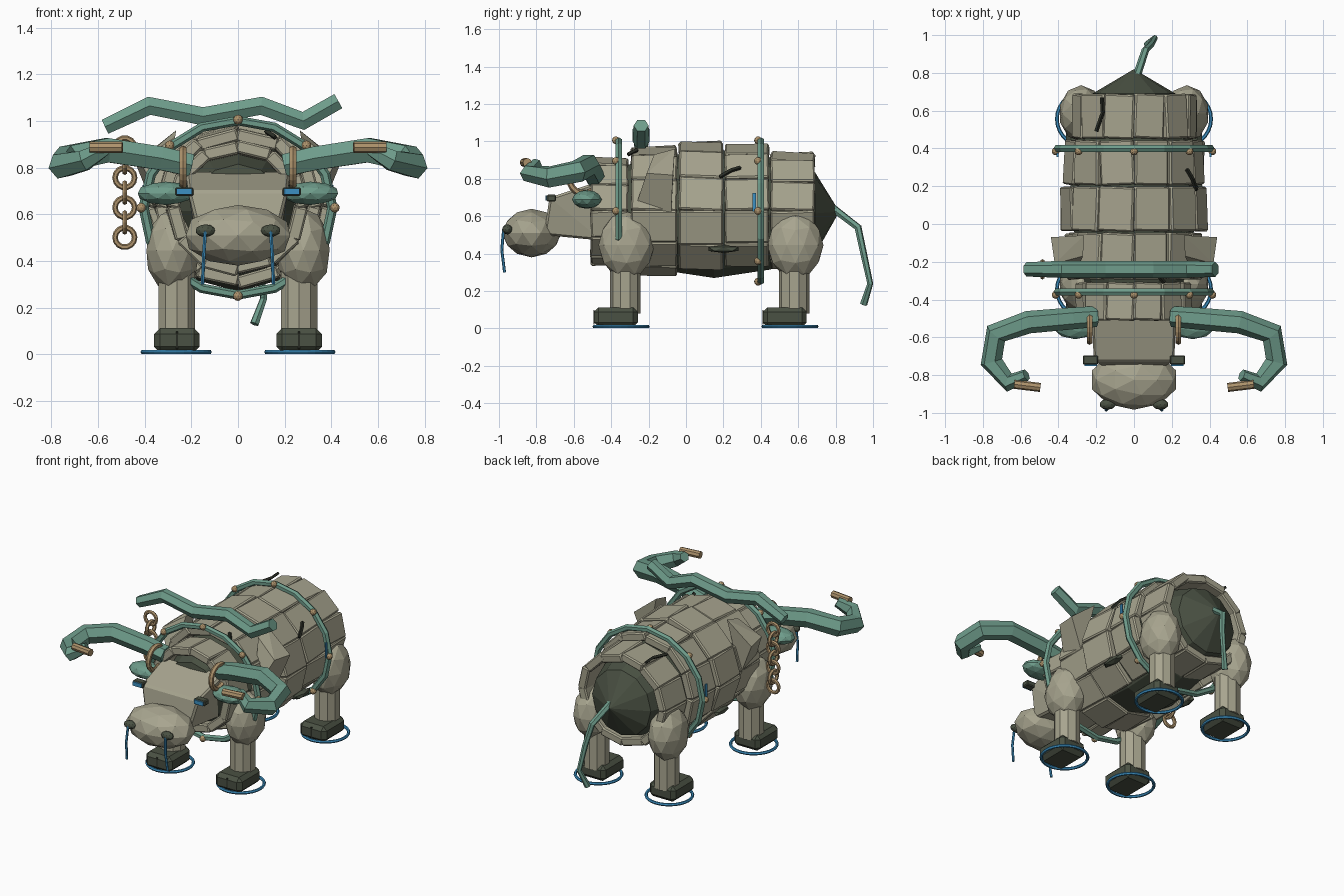
import bpy, bmesh, math, random
from mathutils import Vector, Matrix, Euler

if "Cube" in bpy.data.objects:
    bpy.data.objects.remove(bpy.data.objects["Cube"])

random.seed(4)
PI = math.pi


def material(name, rgb):
    m = bpy.data.materials.new(name)
    m.diffuse_color = (*rgb, 1)
    m.use_nodes = True
    m.node_tree.nodes["Principled BSDF"].inputs["Base Color"].default_value = m.diffuse_color
    return m


STONE = material("pale stone", (0.39, 0.375, 0.275))
DARK = material("dark stone", (0.068, 0.082, 0.056))
COPPER = material("green copper", (0.155, 0.33, 0.255))
BRONZE = material("bronze", (0.42, 0.29, 0.15))
BLUE = material("glow blue", (0.045, 0.28, 0.54))
CRACK = material("crack black", (0.022, 0.025, 0.018))


def finish(name, bm, mat, bevel=0):
    bmesh.ops.recalc_face_normals(bm, faces=bm.faces)
    me = bpy.data.meshes.new(name)
    bm.to_mesh(me)
    bm.free()
    me.materials.append(mat)
    ob = bpy.data.objects.new(name, me)
    bpy.context.collection.objects.link(ob)
    if bevel:
        mod = ob.modifiers.new("chamfer", 'BEVEL')
        mod.width, mod.segments = bevel, 1
    return ob


def trs(loc, size, rot=(0, 0, 0)):
    return Matrix.LocRotScale(Vector(loc), Euler(rot), Vector(size))


def box(name, loc, size, mat, bevel=0, rot=(0, 0, 0)):
    bm = bmesh.new()
    bmesh.ops.create_cube(bm, size=1, matrix=trs(loc, size, rot))
    return finish(name, bm, mat, bevel)


def blob(name, loc, radii, mat, sub=2, rot=(0, 0, 0)):
    bm = bmesh.new()
    bmesh.ops.create_icosphere(bm, subdivisions=sub, radius=1, matrix=trs(loc, radii, rot))
    return finish(name, bm, mat)


def post(name, loc, r1, r2, depth, mat, seg=8, rot=(0, 0, 0)):
    bm = bmesh.new()
    bmesh.ops.create_cone(bm, cap_ends=True, segments=seg, radius1=r1, radius2=r2,
                          depth=depth, matrix=trs(loc, (1, 1, 1), rot))
    return finish(name, bm, mat)


def hull(name, pts, mat, bevel=0):
    bm = bmesh.new()
    for p in pts:
        bm.verts.new(p)
    bmesh.ops.convex_hull(bm, input=bm.verts)
    bmesh.ops.dissolve_limit(bm, angle_limit=0.02, verts=bm.verts, edges=bm.edges)
    return finish(name, bm, mat, bevel)


def ring(name, loc, major, minor, mat, rot=(0, 0, 0), scale=(1, 1, 1), seg=20, sides=6):
    bpy.ops.mesh.primitive_torus_add(location=loc, rotation=rot, major_radius=major,
                                     minor_radius=minor, major_segments=seg, minor_segments=sides)
    ob = bpy.context.object
    ob.name, ob.scale = name, scale
    ob.data.materials.append(mat)
    return ob


def tube(name, pts, radii, mat, res=1):
    cu = bpy.data.curves.new(name, 'CURVE')
    cu.dimensions, cu.bevel_depth, cu.bevel_resolution = '3D', 1, res
    cu.use_fill_caps = True
    sp = cu.splines.new('POLY')
    sp.points.add(len(pts) - 1)
    for i, (q, p) in enumerate(zip(sp.points, pts)):
        q.co = (*p, 1)
        q.radius = radii[i] if isinstance(radii, (list, tuple)) else radii
    tmp = bpy.data.objects.new(name, cu)
    me = bpy.data.meshes.new_from_object(tmp)
    bpy.data.objects.remove(tmp)
    for p in me.polygons:
        p.use_smooth = False
    me.materials.clear()
    me.materials.append(mat)
    ob = bpy.data.objects.new(name, me)
    bpy.context.collection.objects.link(ob)
    return ob


# Dark inner body, a faceted spindle along y
bm = bmesh.new()
rows = []
for y, r in [(-.50, .2), (-.35, .25), (-.15, .30), (.15, .345), (.45, .30), (.69, .22)]:
    rows.append([bm.verts.new((r * math.sin(a * PI / 6), y, .615 + r * math.cos(a * PI / 6)))
                 for a in range(12)])
for a, b in zip(rows, rows[1:]):
    for i in range(12):
        bm.faces.new((a[i], a[i - 1], b[i - 1], b[i]))
for y, row in ((-.53, rows[0]), (.82, rows[-1])):
    tip = bm.verts.new((0, y, .625))
    for i in range(12):
        bm.faces.new((row[i], row[i - 1], tip))
finish("inner_body", bm, DARK)

# Shell of stone blocks in five rings
SHELL = [(-.41, .20, .28), (-.17, .245, .335), (.08, .235, .36), (.325, .235, .34), (.57, .235, .305)]
for n, (y, length, R) in enumerate(SHELL):
    bm = bmesh.new()
    for k in range(12):
        if n in (2, 3) and k in (5, 6):
            continue
        a = (k + .5) * PI / 6
        t = .055
        r = R - t / 2 + random.uniform(-.006, .006)
        jit = [random.uniform(-.05, .05) for _ in range(3)]
        m = (Matrix.Translation((0, y, .63)) @ Matrix.Diagonal((1.05, 1, 1, 1))
             @ Matrix.Rotation(a, 4, 'Y') @ Matrix.Translation((0, 0, r)) @ Euler(jit).to_matrix().to_4x4()
             @ Matrix.Diagonal((2 * R * math.tan(PI / 12) * .96, length, t, 1)))
        bmesh.ops.create_cube(bm, size=1, matrix=m)
    finish(f"stone_ring_{n + 1}", bm, STONE, .008)

# Head, muzzle
hull("head", [(s * x, y, z) for s in (-1, 1) for x, y, z in
              ((.225, -.47, .785), (.215, -.73, .70), (.165, -.76, .50), (.175, -.45, .47))], STONE, .012)
blob("muzzle", (0, -.825, .51), (.235, .158, .13), STONE)

for s, side in ((-1, "left"), (1, "right")):
    # Face details
    blob(f"{side}_ear", (s * .31, -.53, .69), (.125, .08, .05), COPPER)
    box(f"{side}_eye_socket", (s * .23, -.72, .697), (.08, .05, .036), DARK, .006)
    box(f"{side}_eye", (s * .23, -.748, .697), (.066, .008, .026), BLUE)
    blob(f"{side}_nostril", (s * .14, -.955, .53), (.043, .028, .027), DARK)
    tube(f"{side}_nostril_drip", [(s * .14, -.975, .53), (s * .147, -.985, .42), (s * .152, -.97, .30)],
         .008, BLUE)
    # Horn with bronze base hoop and tip
    tube(f"{side}_horn", [(s * .20, -.49, .81), (s * .33, -.50, .84), (s * .56, -.52, .875),
                          (s * .73, -.58, .84), (s * .755, -.73, .81), (s * .66, -.84, .83),
                          (s * .57, -.80, .88)], [.055, .058, .06, .062, .06, .05, .032], COPPER)
    ring(f"{side}_horn_hoop", (s * .235, -.545, .80), .078, .017, BRONZE, (0, PI / 2, 0))
    post(f"{side}_horn_tip", (s * .565, -.857, .887), .024, .024, .14, BRONZE, 8, (0, PI / 2, s * .12))
    # Shoulder shard
    hull(f"{side}_shard", [(s * x, y, z) for x, y, z in
                           ((.265, -.06, .96), (.44, -.07, .82), (.42, -.21, .83), (.27, -.17, .93),
                            (.32, -.28, .62), (.35, -.08, .60))], STONE)
    # Legs
    for end, y in (("front", -.325), ("rear", .578)):
        f = f"{side}_{end}"
        blob(f"{f}_thigh", (s * .28, y + .007, .445), (.118, .15, .18), STONE)
        post(f"{f}_leg", (s * .262, y, .22), .082, .082, .28, STONE, 10)
        box(f"{f}_hoof", (s * .262, y - .05, .06), (.195, .235, .105), DARK, .025)
        box(f"{f}_hoof_cleft", (s * .262, y - .166, .06), (.008, .006, .075), CRACK)
        ring(f"{f}_ground_glow", (s * .265, y - .022, .01), .143, .01, BLUE, seg=28)
    # Glowing mark on the flank
    box(f"{side}_flank_rune", (s * .405, .365, .675), (.008, .02, .10), BLUE)

# Copper bands with bronze studs
for end, y in (("front", -.36), ("rear", .40)):
    ring(f"{end}_band", (0, y, .628), .385, .021, COPPER, (PI / 2, 0, 0), (1.05, .97, 1), 16)
    for k in range(8):
        a = k * PI / 4
        blob(f"{end}_stud_{k + 1}", (.415 * math.sin(a), y - .015, .628 + .378 * math.cos(a)),
             (.021, .021, .021), BRONZE)

# Crooked copper beam over the shoulders
tube("back_beam", [(-.57, -.24, .975), (-.38, -.24, 1.065), (-.15, -.24, 1.02), (.10, -.24, 1.065),
                   (.28, -.24, 1.00), (.43, -.24, 1.085)], [.038, .045, .045, .045, .045, .04], COPPER)

# Hanging chain with alternating links
for k in range(7):
    ring(f"chain_link_{k + 1}", (-.485, -.24, .885 - k * .064), .042, .012, BRONZE,
         (PI / 2, 0, (k % 2) * PI / 2), seg=14)

# Tail
tube("tail", [(.01, .77, .655), (.06, .92, .54), (.09, .95, .40), (.11, .985, .24), (.07, .95, .13)],
     [.022, .02, .018, .016, .02], COPPER)

# Cracks and a dark flank chip
for k, pts in enumerate([
        [(-.17, .67, .925), (-.165, .59, .925), (-.20, .49, .92)],
        [(.28, .29, .86), (.31, .24, .845), (.33, .18, .81)],
        [(.12, -.26, .955), (.16, -.31, .93)]]):
    tube(f"crack_{k + 1}", pts, .011, CRACK, 0)
blob("flank_chip", (.335, .20, .425), (.03, .095, .022), DARK, 1)
blob("left_flank_chip", (-.335, .10, .425), (.025, .08, .022), DARK, 1)
